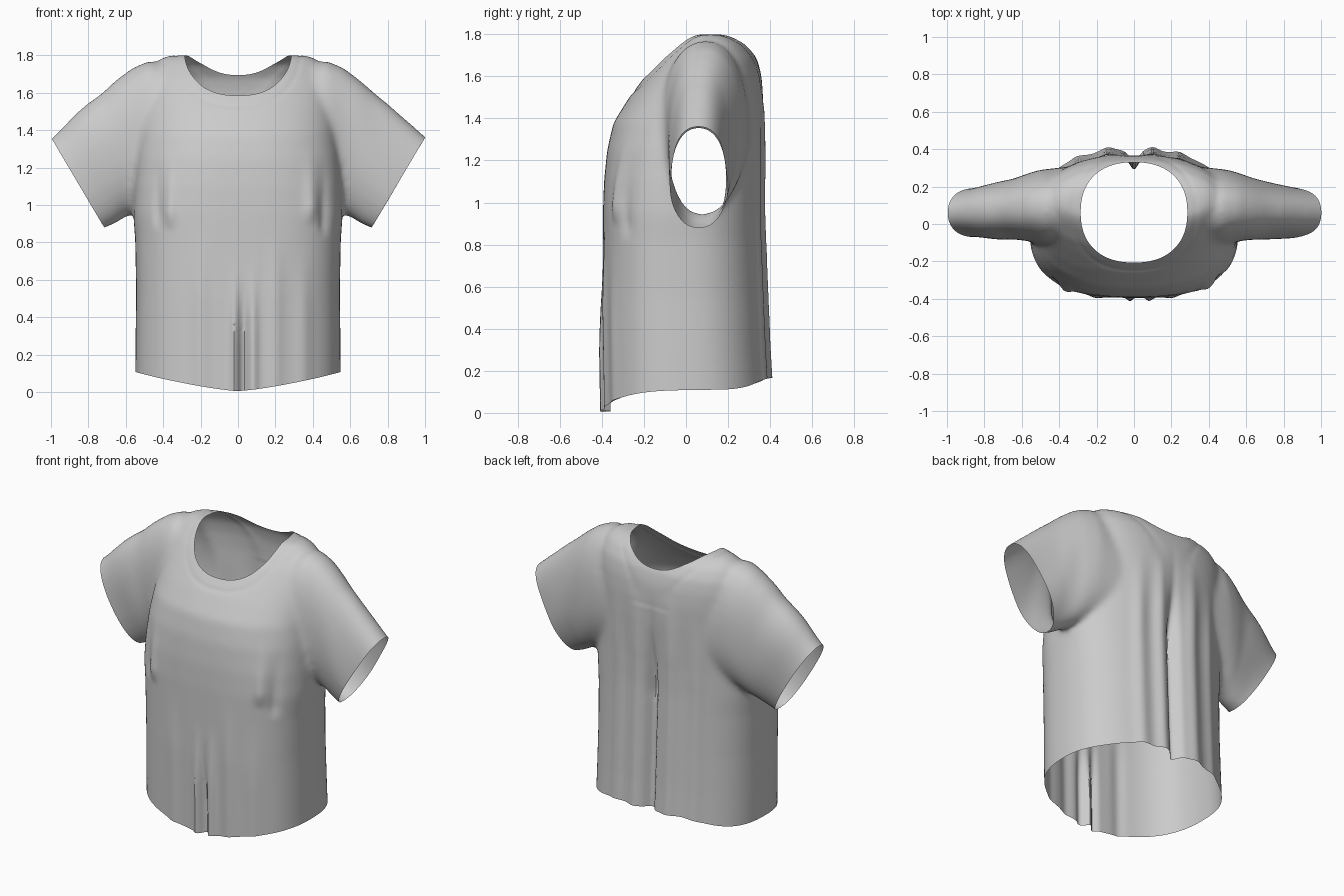
import bpy, bmesh, math
from mathutils import Vector
from mathutils.bvhtree import BVHTree

if "Cube" in bpy.data.objects:
    bpy.data.objects.remove(bpy.data.objects["Cube"])

SEG = 64

def spow(v, e):
    return math.copysign(abs(v) ** e, v)

def smooth(a, b, v):
    t = min(1, max(0, (v - a) / (b - a)))
    return t * t * (3 - 2 * t)

def loft(bm, rings):
    """Closed tube through equal-length rings, capped at both ends."""
    rows = [[bm.verts.new(p) for p in r] for r in rings]
    for a, b in zip(rows, rows[1:]):
        for i in range(SEG):
            j = (i + 1) % SEG
            bm.faces.new((a[i], a[j], b[j], b[i]))
    bm.faces.new(rows[0])
    bm.faces.new(rows[-1])

def oval(center, u, v, e_front, e_back):
    """Superellipse ring with its own squareness on the front and back half."""
    c, u, v = Vector(center), Vector(u), Vector(v)
    ring = []
    for i in range(SEG):
        t = 2 * math.pi * i / SEG
        e = e_back if i < SEG / 2 else e_front
        ring.append(c + u * spow(math.cos(t), e) + v * spow(math.sin(t), e))
    return ring

bm = bmesh.new()

# Torso: z, half width, front y, back y, front squareness
torso = [(-0.12, .55, -.385, .40, .74), (.2, .548, -.39, .385, .74),
         (.5, .545, -.395, .375, .74), (.8, .55, -.395, .365, .74),
         (.95, .56, -.395, .36, .75), (1.1, .555, -.39, .36, .78),
         (1.25, .545, -.375, .365, .82), (1.38, .53, -.345, .37, .86),
         (1.5, .52, -.27, .37, .88), (1.6, .51, -.195, .36, .88),
         (1.68, .49, -.13, .34, .86), (1.75, .45, -.055, .295, .84),
         (1.785, .41, -.005, .24, .8), (1.80, .36, .03, .20, .8)]
loft(bm, [oval((0, (f + b) / 2, z), (w, 0, 0), (0, (b - f) / 2, 0), e, .84)
          for z, w, f, b, e in torso])

# Sleeves: top x, z, bottom x, z, middle y, half thickness
sleeve = [(.25, 1.70, .38, 1.02, .08, .23), (.47, 1.772, .53, .97, .09, .20),
          (.56, 1.735, .58, .945, .09, .18), (.66, 1.662, .62, .925, .08, .163),
          (.80, 1.542, .655, .90, .07, .148), (1.0, 1.36, .71, .87, .06, .135),
          (1.1, 1.275, .74, .855, .06, .13)]
for s in (1, -1):
    loft(bm, [oval((s * (tx + bx) / 2, y, (tz + bz) / 2),
                   (s * (tx - bx) / 2, 0, (tz - bz) / 2), (0, h, 0), .9, .9)
              for tx, tz, bx, bz, y, h in sleeve])
bmesh.ops.recalc_face_normals(bm, faces=bm.faces)
mesh = bpy.data.meshes.new("shirt")
bm.to_mesh(mesh)
bm.free()
shirt = bpy.data.objects.new("shirt", mesh)
bpy.context.collection.objects.link(shirt)
bpy.context.view_layer.objects.active = shirt
shirt.select_set(True)

# Merge torso and sleeves into one softly blended skin
remesh = shirt.modifiers.new("merge", 'REMESH')
remesh.mode = 'VOXEL'
remesh.voxel_size = .014
soften = shirt.modifiers.new("soften", 'SMOOTH')
soften.factor = .5
soften.iterations = 24
for m in ("merge", "soften"):
    bpy.ops.object.modifier_apply(modifier=m)

bm = bmesh.new()
bm.from_mesh(shirt.data)

# Open the hem and the two cuffs
bmesh.ops.bisect_plane(bm, geom=bm.verts[:] + bm.edges[:] + bm.faces[:],
                       plane_co=(0, 0, 0), plane_no=(0, 0, -1), clear_outer=True)
for s in (1, -1):
    faces = [f for f in bm.faces if all(v.co.x * s > .62 for v in f.verts)]
    edges = {e for f in faces for e in f.edges}
    verts = {v for f in faces for v in f.verts}
    bmesh.ops.bisect_plane(bm, geom=list(verts) + list(edges) + faces,
                           plane_co=(s * 1.0, 0, 1.36), plane_no=(s * .49, 0, -.29),
                           clear_outer=True)

# Open the neck and snap its rim to a clean oval
def neck(p):
    return (abs(p.x / .285) ** 2.3 + abs((p.y - .062) / .268) ** 2.3) ** (1 / 2.3)

tree = BVHTree.FromBMesh(bm)
bmesh.ops.delete(bm, geom=[f for f in bm.faces
                 if f.calc_center_median().z > 1.45 and neck(f.calc_center_median()) < 1],
                 context='FACES')
for v in bm.verts:
    if v.is_boundary and v.co.z > 1.45 and neck(v.co) < 1.2:
        k = neck(v.co)
        x, y = v.co.x / k, .062 + (v.co.y - .062) / k
        hit = tree.ray_cast(Vector((x, y, 3)), Vector((0, 0, -1)))[0]
        if hit:
            v.co = hit

# Folds: side (-1 front, 1 back), x, width, low z, high z, height
folds = [(-1, -.02, .022, -.3, .75, .022), (-1, .08, .026, -.3, .75, .022),
         (-1, .03, .022, -.3, .65, -.03), (-1, .2, .04, -.3, .95, .012),
         (-1, -.2, .04, -.3, .95, .012), (-1, -.36, .03, .85, 1.3, .025),
         (-1, .39, .035, .88, 1.35, .025), (-1, -.43, .025, .85, 1.3, -.02),
         (-1, .46, .025, .8, 1.3, -.02), (-1, .35, .04, -.3, .8, .01),
         (1, 0, .035, -.3, 1.35, -.06), (1, 0, .03, .8, 1.65, -.012),
         (1, .1, .04, -.3, 1.6, .02), (1, -.14, .05, -.3, 1.6, .022),
         (1, .24, .045, -.3, 1.55, .016), (1, -.3, .04, -.3, 1.5, .012)]
bm.normal_update()
moves = []
for v in bm.verts:
    p, n, d = v.co, v.normal, 0
    for side, x, w, lo, hi, h in folds:
        face = max(0, n.y * side)
        if face:
            d += (h * face * math.exp(-((p.x - x) / w) ** 2)
                  * smooth(lo, lo + .12, p.z) * (1 - smooth(hi - .5, hi, p.z)))
    # stitched groove of the neckband
    if p.z > 1.45:
        d -= .003 * math.exp(-((neck(p) - 1.16) / .03) ** 2)
    # soft sleeve crumples
    if abs(p.x) > .6 and p.z > .85:
        d += .005 * math.sin(14 * p.x + 9 * p.z) * smooth(.6, .75, abs(p.x))
    moves.append((v, n * d))
for v, d in moves:
    v.co += d

# Curved hem: lowest at the front centre, rising round to the back
for v in bm.verts:
    p = v.co
    if p.z < .9:
        front = .005 + .1 * min(1, abs(p.x) / .55) ** 1.35
        back = .165 - .05 * smooth(.2, .55, abs(p.x))
        rise = front + (back - front) * smooth(-.3, .42, p.y)
        p.z += rise * (1 - p.z / .9)

bm.to_mesh(shirt.data)
bm.free()
bpy.ops.object.shade_smooth_by_angle(angle=math.radians(50))
